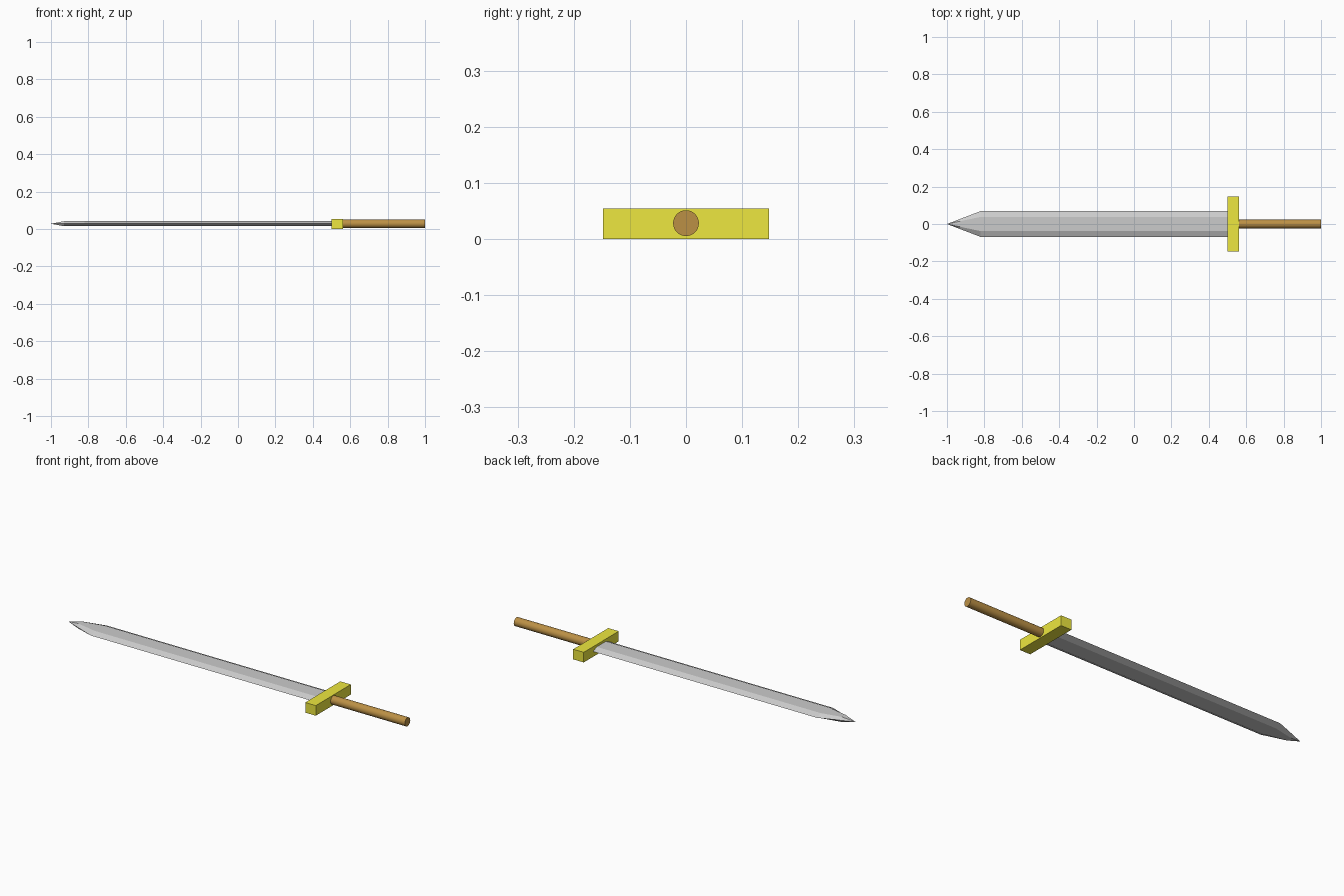
import bpy, bmesh, math

if "Cube" in bpy.data.objects:
    bpy.data.objects.remove(bpy.data.objects["Cube"])

MID_Z = 0.028


def colour(obj, name, rgb):
    mat = bpy.data.materials.new(name)
    mat.diffuse_color = (*rgb, 1)
    mat.use_nodes = True
    mat.node_tree.nodes["Principled BSDF"].inputs["Base Color"].default_value = mat.diffuse_color
    obj.data.materials.append(mat)


# Blade: hexagonal cross-sections lofted along x, closing to a point
bm = bmesh.new()
half_width, flat, half_thick = 0.069, 0.038, 0.0135
section = [(half_width, 0), (flat, half_thick), (-flat, half_thick),
           (-half_width, 0), (-flat, -half_thick), (flat, -half_thick)]
rings = []
for x, taper in [(0.51, 1), (-0.82, 1), (-0.93, 0.39)]:
    rings.append([bm.verts.new((x, y * taper, MID_Z + z)) for y, z in section])
tip = bm.verts.new((-1, 0, MID_Z))
for i in range(6):
    j = (i + 1) % 6
    for a, b in zip(rings, rings[1:]):
        bm.faces.new((a[i], a[j], b[j], b[i]))
    bm.faces.new((rings[-1][i], rings[-1][j], tip))
bm.faces.new(rings[0])
bmesh.ops.recalc_face_normals(bm, faces=bm.faces)
mesh = bpy.data.meshes.new("blade")
bm.to_mesh(mesh)
bm.free()
bpy.context.collection.objects.link(bpy.data.objects.new("blade", mesh))

# Cross guard
bpy.ops.mesh.primitive_cube_add(size=1, location=(0.531, 0, 0.027))
guard = bpy.context.object
guard.name = "cross_guard"
guard.scale = (0.062, 0.295, 0.054)
colour(guard, "yellow", (0.85, 0.8, 0.05))

# Grip
bpy.ops.mesh.primitive_cylinder_add(vertices=32, radius=0.023, depth=0.45,
                                    location=(0.775, 0, MID_Z),
                                    rotation=(0, math.pi / 2, 0))
grip = bpy.context.object
grip.name = "grip"
bpy.ops.object.shade_smooth_by_angle()
colour(grip, "brown", (0.5, 0.28, 0.06))
